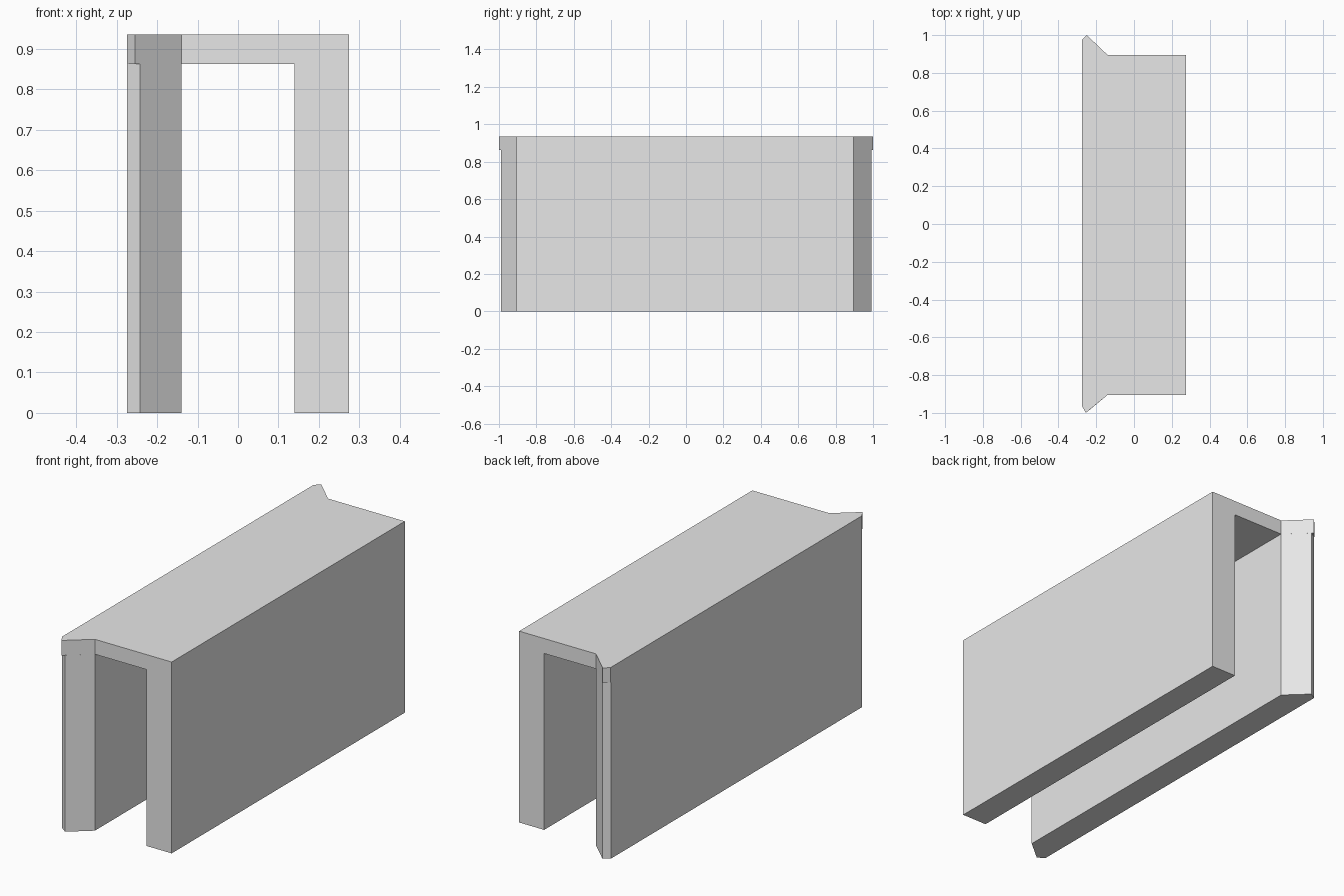
import bpy
import bmesh

cube = bpy.data.objects.get("Cube")
if cube:
    bpy.data.objects.remove(cube, do_unlink=True)

GREY = (0.8, 0.8, 0.8, 1.0)
grey = bpy.data.materials.new("light_grey")
grey.use_nodes = True
grey.diffuse_color = GREY
grey.node_tree.nodes["Principled BSDF"].inputs["Base Color"].default_value = GREY


def extruded_plan(name, outline, z_low, z_high):
    """Extrude a counter-clockwise plan outline between two heights."""
    bm = bmesh.new()
    base = bm.faces.new([bm.verts.new((x, y, z_low)) for x, y in outline])
    top = bmesh.ops.extrude_face_region(bm, geom=[base], use_keep_orig=True)["geom"]
    verts = [v for v in top if isinstance(v, bmesh.types.BMVert)]
    bmesh.ops.translate(bm, verts=verts, vec=(0, 0, z_high - z_low))
    bmesh.ops.recalc_face_normals(bm, faces=bm.faces[:])
    mesh = bpy.data.meshes.new(name)
    bm.to_mesh(mesh)
    bm.free()
    mesh.materials.append(grey)
    obj = bpy.data.objects.new(name, mesh)
    bpy.context.collection.objects.link(obj)
    return obj


OUTER, INNER = 0.275, 0.14
FRONT, BACK = -0.905, 0.895
UNDERSIDE, TOP = 0.862, 0.935

# Plain straight wall
extruded_plan("left_wall", [(INNER, FRONT), (OUTER, FRONT),
                            (OUTER, BACK), (INNER, BACK)], 0, UNDERSIDE)

# Wall with splayed ends
extruded_plan("right_wall", [(-INNER, FRONT), (-INNER, BACK), (-0.242, 0.992),
                             (-OUTER, 0.972), (-OUTER, -0.965),
                             (-0.242, -0.99)], 0, UNDERSIDE)

# Roof slab with slightly longer splayed tips
extruded_plan("roof_slab", [(OUTER, FRONT), (OUTER, BACK), (-INNER, BACK),
                            (-0.25, 1), (-OUTER, 0.975), (-OUTER, -0.965),
                            (-0.255, -1), (-INNER, FRONT)], UNDERSIDE, TOP)
